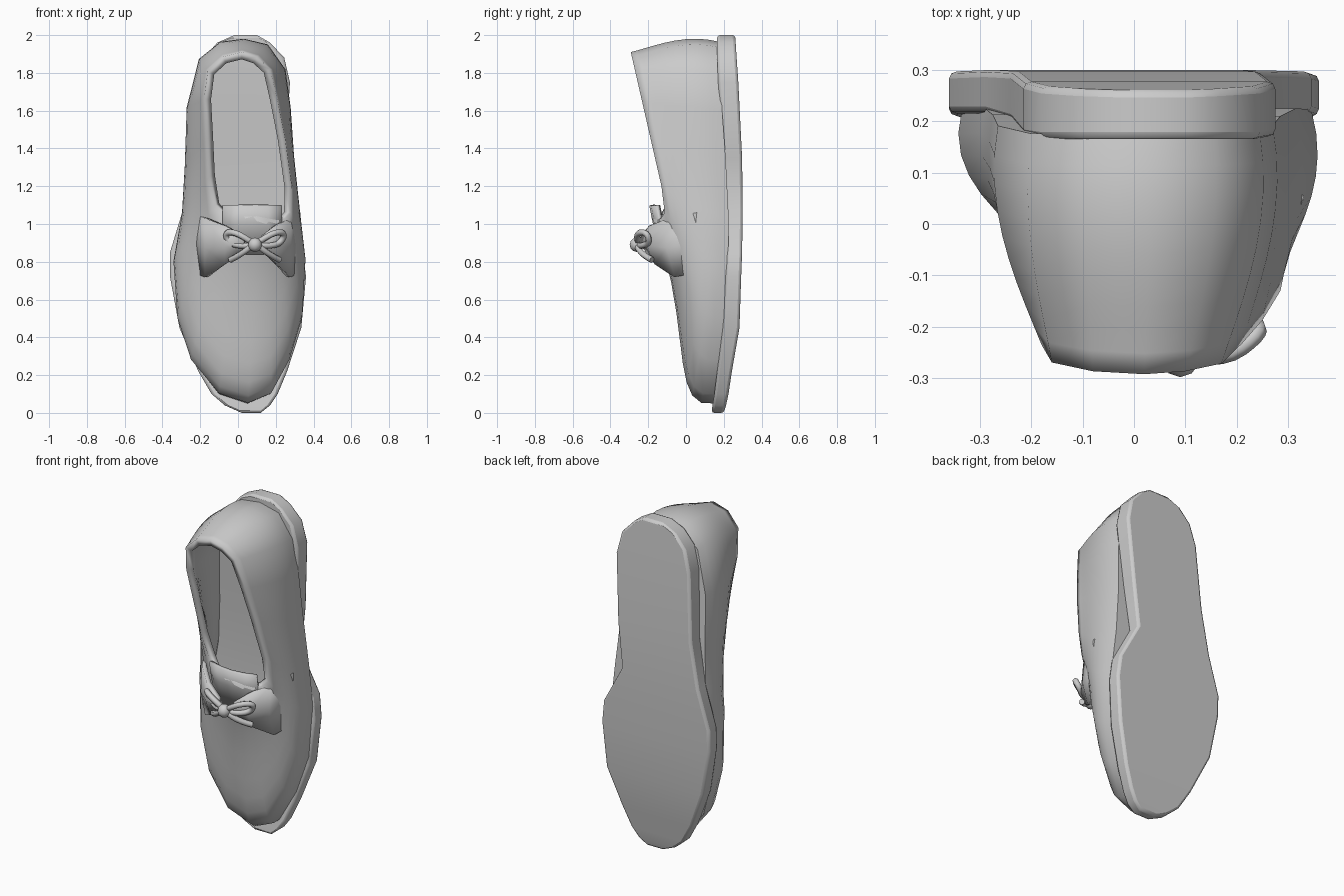
import bpy, bmesh
from mathutils import Vector

if "Cube" in bpy.data.objects:
    bpy.data.objects.remove(bpy.data.objects["Cube"])


def make(name, verts, faces, angle=50):
    me = bpy.data.meshes.new(name)
    me.from_pydata([tuple(v) for v in verts], [], faces)
    bm = bmesh.new()
    bm.from_mesh(me)
    bmesh.ops.recalc_face_normals(bm, faces=bm.faces)
    bm.to_mesh(me)
    bm.free()
    ob = bpy.data.objects.new(name, me)
    bpy.context.collection.objects.link(ob)
    bpy.ops.object.select_all(action='DESELECT')
    bpy.context.view_layer.objects.active = ob
    ob.select_set(True)
    bpy.ops.object.shade_smooth_by_angle(angle=angle * 0.01745)
    return ob


def thicken(ob, t, offset=-1):
    m = ob.modifiers.new("thickness", 'SOLIDIFY')
    m.thickness, m.offset = t, offset


def lerp(a, b, t):
    return a + (b - a) * t


def grid_faces(rows, cols):
    return [(r * cols + c, r * cols + c + 1, (r + 1) * cols + c + 1, (r + 1) * cols + c)
            for r in range(rows - 1) for c in range(cols - 1)]


# Sole stations from toe to heel: z, left x, right x, front y, back y
SOLE = [(0.0, .02, .12, .135, .20), (.04, -.07, .17, .14, .212), (.10, -.14, .21, .15, .225),
        (.22, -.21, .26, .165, .243), (.45, -.31, .335, .195, .283), (.72, -.36, .36, .21, .292),
        (.85, -.36, .345, .215, .297), (1.08, -.29, .22, .215, .30), (1.35, -.24, .25, .20, .297),
        (1.75, -.215, .275, .17, .277), (1.88, -.18, .245, .165, .268), (1.96, -.11, .17, .165, .263),
        (2.0, -.02, .10, .165, .26)]
verts = []
for z, xl, xr, yf, yb in SOLE:
    verts += [(xl, yf, z), (xr, yf, z), (xr, yb, z), (xl, yb, z)]
n = len(SOLE)
faces = [(i * 4 + a, i * 4 + (a + 1) % 4, i * 4 + 4 + (a + 1) % 4, i * 4 + 4 + a)
         for i in range(n - 1) for a in range(4)]
faces += [(0, 1, 2, 3), tuple(n * 4 - 4 + a for a in range(4))]
sole = make("sole", verts, faces)
bev = sole.modifiers.new("rounded_edge", 'BEVEL')
bev.width, bev.segments, bev.limit_method, bev.angle_limit = .014, 2, 'ANGLE', 0.9


def sole_top(z):
    for a, b in zip(SOLE, SOLE[1:]):
        if a[0] <= z <= b[0]:
            return lerp(a[3], b[3], (z - a[0]) / (b[0] - a[0]))
    return .165


# Upper: lower outline (x, z) paired with the opening outline (x, z)
PAIRS = [(.05, .05, .10, 1.04), (.17, .10, .15, 1.03), (.265, .28, .21, 1.02), (.33, .50, .25, 1.03),
         (.345, .80, .28, 1.06), (.315, 1.05, .285, 1.20), (.285, 1.35, .25, 1.45), (.27, 1.6, .21, 1.65),
         (.245, 1.8, .17, 1.82), (.155, 1.935, .10, 1.885), (.03, 1.965, .02, 1.91), (-.09, 1.95, -.08, 1.885),
         (-.20, 1.86, -.16, 1.81), (-.265, 1.6, -.18, 1.66), (-.275, 1.3, -.165, 1.45), (-.29, 1.05, -.15, 1.25),
         (-.335, .80, -.12, 1.10), (-.315, .50, -.07, 1.05), (-.245, .28, -.02, 1.04), (-.10, .10, .04, 1.04)]
N, RINGS = len(PAIRS), 10


def rim_y(x, z):
    if z > 1.09:
        return -.13 - .16 * (z - 1.2) / .7
    return -.185 + 2.0 * (x - .09) ** 2


def upper_point(pair, t):
    ox, oz, rx, rz = pair
    b, r = sole_top(oz) + .01, rim_y(rx, rz)
    v = max(0, 1 - oz / .9)
    p0, p3 = Vector((ox, b, oz)), Vector((rx, r, rz))
    p1 = Vector((ox * 1.12, lerp(b, r, .4 + .38 * v), 1 + (oz - 1) * 1.05))
    m = .5 - .06 * v
    p2 = Vector((lerp(ox, rx, m), lerp(b, r, .75 - .47 * v), lerp(oz, rz, m)))
    s = 1 - t
    return p0 * s ** 3 + p1 * (3 * s * s * t) + p2 * (3 * s * t * t) + p3 * t ** 3


verts = [upper_point(p, r / (RINGS - 1)) for r in range(RINGS) for p in PAIRS]
faces = [(r * N + k, r * N + (k + 1) % N, (r + 1) * N + (k + 1) % N, (r + 1) * N + k)
         for r in range(RINGS - 1) for k in range(N)]
# Insole closes the bottom of the upper with strips across the foot
h = N // 2
faces += [(0, 1, N - 1), (h, h + 1, h - 1)]
faces += [(k, k + 1, N - k - 1, N - k) for k in range(1, h - 1)]
upper = make("upper", verts, faces, 60)
thicken(upper, .04)

# Lacing tabs folded over the vamp: offset from centre, y, low z, high z
TAB = [(.045, -.225, .85, .94), (.12, -.185, .79, .99), (.20, -.085, .72, 1.03), (.255, .06, .75, 1.06)]
for name, side, width in (("left_tab", -1, 1.28), ("right_tab", 1, .9)):
    verts = []
    for dx, y, lo, hi in TAB:
        x = .09 + side * dx * width
        verts += [(x, y + .03, lo), (x, y - .012, (lo + hi) / 2), (x, y, hi)]
    thicken(make(name, verts, grid_faces(4, 3), 60), .025, 0)

# Tongue peeking out above the tabs
verts = []
for z, y in ((.84, -.13), (1.0, -.165), (1.1, -.185)):
    verts += [(x, y + 1.5 * (x - .08) ** 2, z) for x in (-.08, .0, .08, .16, .23)]
thicken(make("tongue", verts, grid_faces(3, 5), 60), .02, 0)


# Small tied lace: bow loops, loose ends and knot
def lace(name, pts, closed=False):
    cu = bpy.data.curves.new(name, 'CURVE')
    cu.dimensions, cu.bevel_depth, cu.bevel_resolution = '3D', .017, 1
    cu.use_fill_caps, cu.resolution_u = True, 4
    sp = cu.splines.new('NURBS')
    sp.points.add(len(pts) - 1)
    for p, c in zip(sp.points, pts):
        p.co = (*c, 1)
    sp.use_cyclic_u, sp.use_endpoint_u, sp.order_u = closed, True, 3
    bpy.context.collection.objects.link(bpy.data.objects.new(name, cu))


for name, s in (("left", -1), ("right", 1)):
    lace(name + "_bow_loop", [(.09, -.25, .89), (.09 + s * .08, -.27, .95), (.09 + s * .16, -.21, .96),
                              (.09 + s * .14, -.19, .90), (.09 + s * .07, -.24, .88)], True)
    lace(name + "_lace_end", [(.09, -.26, .9), (.09 + s * .05, -.26, .85), (.09 + s * .13, -.18, .81)])
bpy.ops.mesh.primitive_uv_sphere_add(segments=10, ring_count=6, radius=.038, location=(.09, -.26, .89))
bpy.context.object.name = "lace_knot"
bpy.ops.object.shade_smooth()
